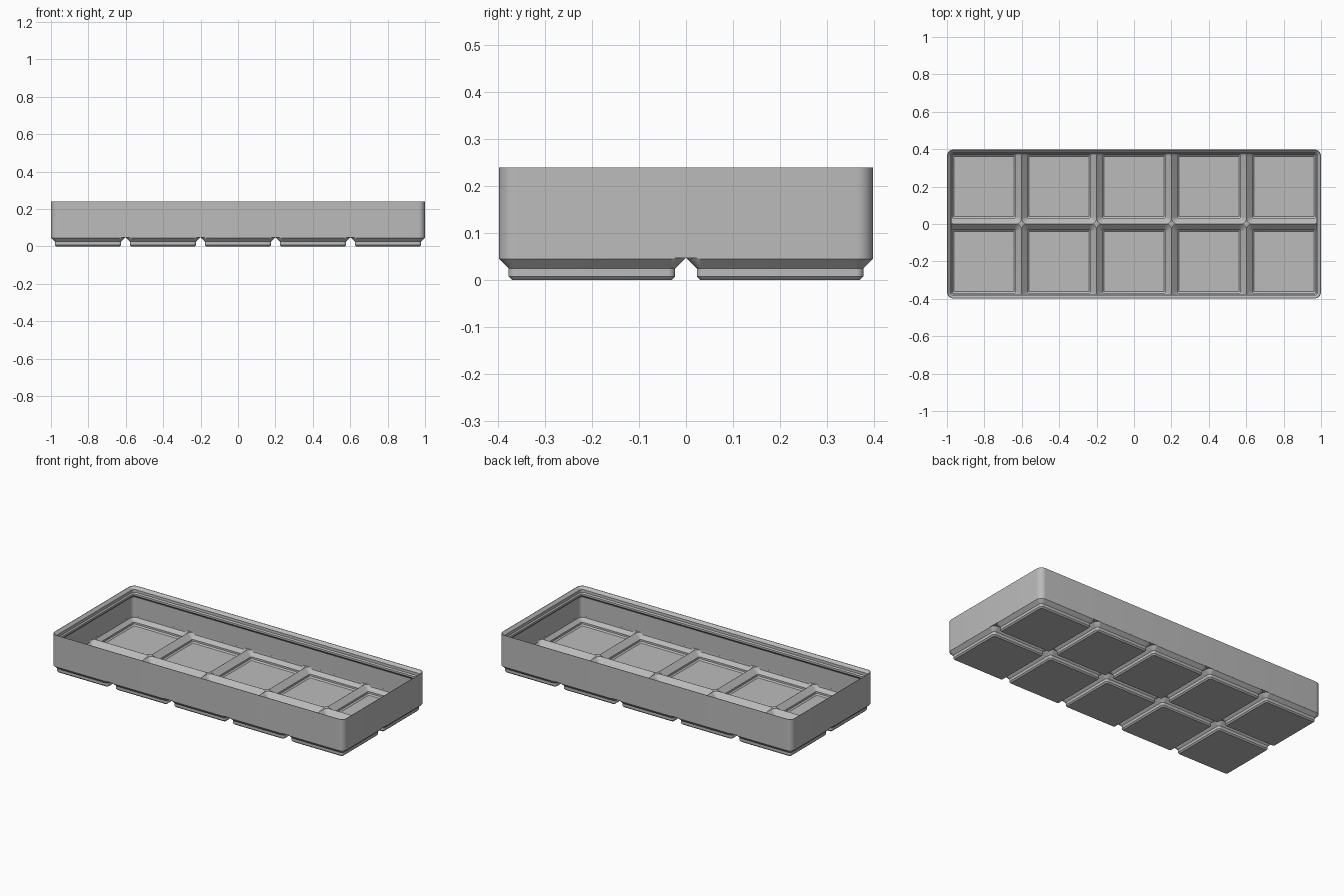
import bpy, bmesh, math

if "Cube" in bpy.data.objects:
    bpy.data.objects.remove(bpy.data.objects["Cube"])

S = 2 / 209.5                       # millimetres to scene units
PITCH, COLS, ROWS = 42, 5, 2
HALF_X, HALF_Y = PITCH * COLS / 2 - 0.25, PITCH * ROWS / 2 - 0.25
RADIUS, WALL, HEIGHT = 3.75, 0.95, 25.15

grey = bpy.data.materials.new("light grey plastic")
grey.use_nodes = True
grey.diffuse_color = (0.5, 0.5, 0.5, 1)
grey.node_tree.nodes["Principled BSDF"].inputs["Base Color"].default_value = (0.5, 0.5, 0.5, 1)


def ring(bm, x0, x1, y0, y1, r, z, steps=8):
    """One rounded rectangle of vertices, counter-clockwise."""
    verts = []
    corners = [(x1 - r, y1 - r), (x0 + r, y1 - r), (x0 + r, y0 + r), (x1 - r, y0 + r)]
    for i, (cx, cy) in enumerate(corners):
        for k in range(steps + 1):
            a = math.pi / 2 * (i + k / steps)
            verts.append(bm.verts.new(((cx + r * math.cos(a)) * S,
                                       (cy + r * math.sin(a)) * S, z * S)))
    return verts


def loft(bm, rings):
    """Closed solid through a stack of rings, bottom to top."""
    bm.faces.new(rings[0][::-1])
    bm.faces.new(rings[-1])
    for low, high in zip(rings, rings[1:]):
        for i in range(len(low)):
            j = (i + 1) % len(low)
            bm.faces.new((low[i], low[j], high[j], high[i]))


def finish(bm, name):
    mesh = bpy.data.meshes.new(name)
    bm.to_mesh(mesh)
    bm.free()
    mesh.materials.append(grey)
    ob = bpy.data.objects.new(name, mesh)
    bpy.context.collection.objects.link(ob)
    return ob


def column(name, profile):
    """Full-size rounded box from (inset, z) pairs."""
    bm = bmesh.new()
    loft(bm, [ring(bm, d - HALF_X, HALF_X - d, d - HALF_Y, HALF_Y - d, RADIUS - d, z)
              for d, z in profile])
    return finish(bm, name)


def cell_grid(name, profile, inset):
    """One tapered block per cell from (half width, radius, z), kept inside the walls."""
    bm = bmesh.new()
    lx, ly = HALF_X - inset, HALF_Y - inset
    for col in range(COLS):
        for row in range(ROWS):
            cx = (col - (COLS - 1) / 2) * PITCH
            cy = (row - (ROWS - 1) / 2) * PITCH
            loft(bm, [ring(bm, max(cx - h, -lx), min(cx + h, lx),
                           max(cy - h, -ly), min(cy + h, ly), r, z)
                      for h, r, z in profile])
    return finish(bm, name)


# Outer body and stepped feet
tray = column("tray", [(0, 4.97), (0, HEIGHT)])
feet = cell_grid("feet", [(17.8, 0.8, 0), (18.6, 1.6, 0.8), (18.6, 1.6, 2.6),
                          (20.74, 3.74, 4.74), (20.99, 3.75, 4.99)], 0.01)

# Hollow with a stepped stacking lip at the top
hollow = column("hollow", [(WALL, 6.28), (WALL, 18.2), (2.6, 19.85), (2.6, 21.05),
                           (1.9, 21.75), (1.9, 23.55), (0.3, HEIGHT), (0.3, HEIGHT + 1)])

# Recesses reaching down into the feet, leaving peaked ridges between them
pockets = cell_grid("pockets", [(16.85, 0.2, 1), (17.65, 0.65, 1.8), (17.65, 0.65, 3),
                                (19.79, 2.79, 5.14), (20.98, 2.9, 6.33)], WALL + 0.01)

bpy.ops.object.select_all(action='DESELECT')
bpy.context.view_layer.objects.active = tray
tray.select_set(True)
for helper, operation in ((feet, 'UNION'), (hollow, 'DIFFERENCE'), (pockets, 'DIFFERENCE')):
    helper.hide_render = True
    mod = tray.modifiers.new(helper.name, 'BOOLEAN')
    mod.operation, mod.solver, mod.object = operation, 'EXACT', helper
    bpy.ops.object.modifier_apply(modifier=mod.name)
    bpy.data.objects.remove(helper)

bpy.ops.object.shade_smooth_by_angle(angle=math.radians(25))
